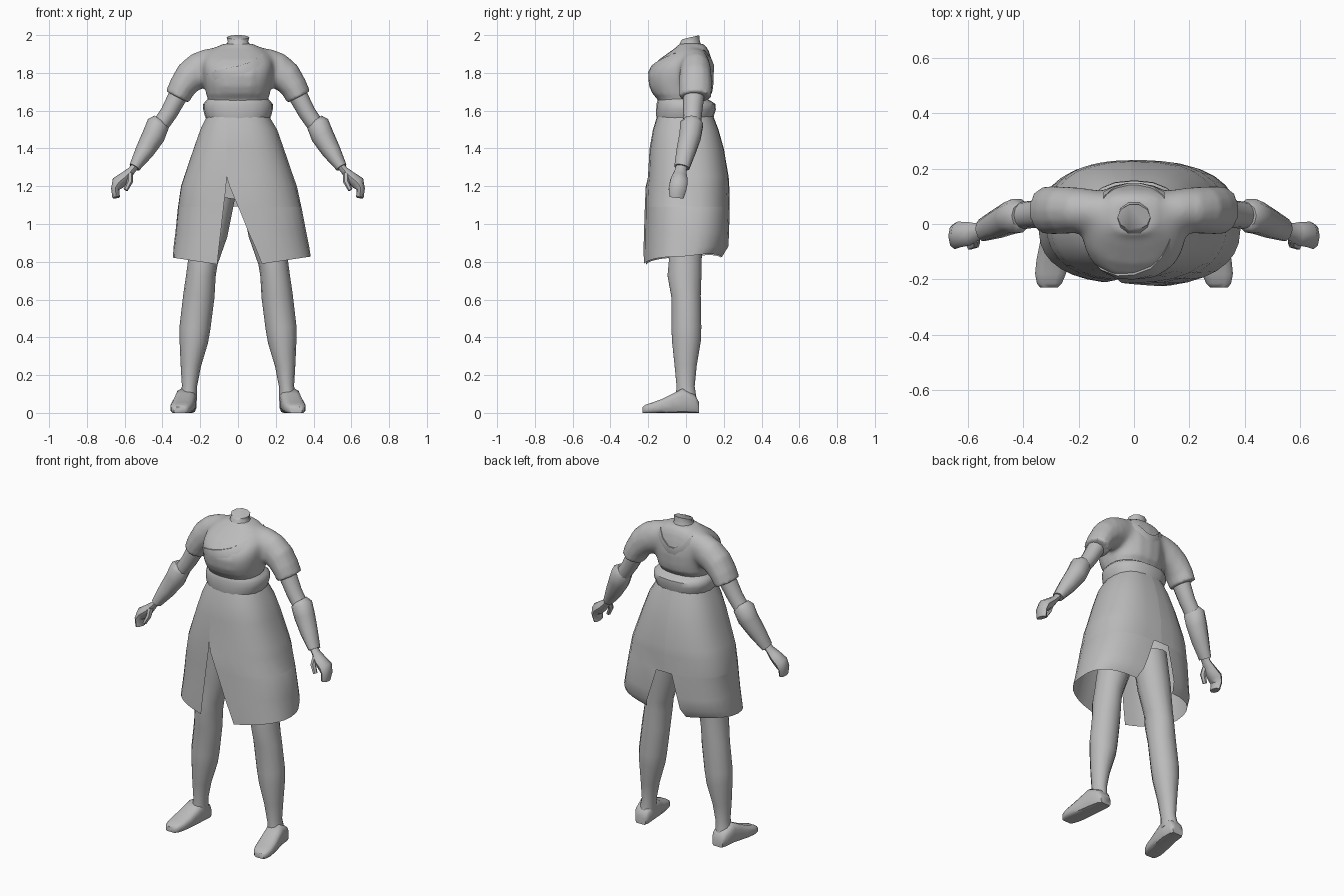
import bpy, bmesh, math
from mathutils import Vector
from mathutils.bvhtree import BVHTree

if "Cube" in bpy.data.objects:
    bpy.data.objects.remove(bpy.data.objects["Cube"])

cloth = bpy.data.materials.new("plain_grey")
cloth.diffuse_color = (0.5, 0.5, 0.5, 1)
cloth.use_nodes = True
cloth.node_tree.nodes["Principled BSDF"].inputs["Base Color"].default_value = cloth.diffuse_color


def shade(ob, angle):
    bpy.ops.object.select_all(action='DESELECT')
    ob.select_set(True)
    bpy.context.view_layer.objects.active = ob
    bpy.ops.object.shade_smooth_by_angle(angle=math.radians(angle))


def skin(name, rings, closed=True, caps=(True, True), angle=50):
    """Bridge a list of equally long point rings into one smooth object."""
    bm = bmesh.new()
    rows = [[bm.verts.new(p) for p in r] for r in rings]
    n = len(rows[0])
    for a, b in zip(rows, rows[1:]):
        for i in range(n if closed else n - 1):
            j = (i + 1) % n
            bm.faces.new((a[i], a[j], b[j], b[i]))
    if closed:
        for row, cap in zip((rows[0], rows[-1]), caps):
            if cap:
                bm.faces.new(row)
    bmesh.ops.remove_doubles(bm, verts=bm.verts, dist=0.0003)
    bmesh.ops.recalc_face_normals(bm, faces=bm.faces)
    me = bpy.data.meshes.new(name)
    bm.to_mesh(me)
    bm.free()
    ob = bpy.data.objects.new(name, me)
    bpy.context.collection.objects.link(ob)
    me.materials.append(cloth)
    shade(ob, angle)
    return ob


def power(v, e):
    return math.copysign(abs(v) ** e, v)


def level_rings(rows, n=20, e=0.85):
    """Horizontal rings from (z, half width, front y, back y)."""
    out = []
    for z, rx, yf, yb in rows:
        ang = [2 * math.pi * i / n for i in range(n)]
        out.append([(rx * power(math.cos(a), e),
                     (yf + yb) / 2 + (yb - yf) / 2 * power(math.sin(a), e), z) for a in ang])
    return out


def tube(name, pts, side, n=12, caps=(True, True), angle=50):
    """Limb along (x, y, z, radius, radius in y); side mirrors it."""
    c = [Vector((p[0] * side, p[1], p[2])) for p in pts]
    rings = []
    for i, p in enumerate(pts):
        t = (c[min(i + 1, len(c) - 1)] - c[max(i - 1, 0)]).normalized()
        v = (Vector((0, 1, 0)) - t * t.y).normalized()
        u = t.cross(v)
        rings.append([c[i] + u * p[3] * math.cos(2 * math.pi * k / n)
                      + v * p[4] * math.sin(2 * math.pi * k / n) for k in range(n)])
    return skin(name, rings, caps=caps, angle=angle)


# Bodice: torso and sleeves fused, with the shoulder joins smoothed
bodice = skin("bodice", level_rings([
    (1.60, .16, -.145, .12), (1.655, .158, -.147, .108), (1.69, .17, -.178, .138),
    (1.73, .178, -.196, .145), (1.79, .185, -.202, .148), (1.83, .19, -.184, .144),
    (1.87, .185, -.144, .136), (1.91, .158, -.088, .124), (1.935, .125, -.052, .11),
    (1.955, .072, -.035, .09)]))
SLEEVE = [(.04, .042, 1.85, .07, .06), (.10, .045, 1.85, .085, .07), (.15, .048, 1.842, .093, .08),
          (.20, .05, 1.818, .095, .085), (.255, .05, 1.777, .087, .087),
          (.295, .05, 1.725, .073, .088), (.322, .05, 1.672, .068, .085)]
parts = [bodice] + [tube("sleeve", SLEEVE, s, 14) for s in (-1, 1)]
bpy.ops.object.select_all(action='DESELECT')
for ob in parts:
    ob.select_set(True)
bpy.context.view_layer.objects.active = bodice
bpy.ops.object.join()
mod = bodice.modifiers.new("fuse", 'REMESH')
mod.mode = 'VOXEL'
mod.voxel_size = 0.011
bpy.ops.object.modifier_apply(modifier="fuse")
bm = bmesh.new()
bm.from_mesh(bodice.data)
for reach, turns in ((.27, 6), (.23, 14)):
    join = [v for v in bm.verts if .09 < abs(v.co.x) < reach and v.co.z > 1.69]
    for _ in range(turns):
        bmesh.ops.smooth_vert(bm, verts=join, factor=.5, use_axis_x=True, use_axis_y=True, use_axis_z=True)
for _ in range(2):
    bmesh.ops.smooth_vert(bm, verts=bm.verts, factor=.4, use_axis_x=True, use_axis_y=True, use_axis_z=True)
bm.to_mesh(bodice.data)
bm.free()
bodice.data.materials.clear()
bodice.data.materials.append(cloth)
shade(bodice, 50)

# Neck stump with sloping top
neck = level_rings([(1.92, .085, -.055, .098), (1.945, .066, -.04, .086),
                    (1.965, .054, -.032, .076), (1.99, .06, -.022, .072)], 10, 1)
neck[-1] = [(x, y, 1.988 + .24 * (y - .022)) for x, y, z in neck[-1]]
skin("neck", neck)

# Waistband
skin("waistband", level_rings([
    (1.555, .168, -.155, .145), (1.575, .176, -.158, .148), (1.605, .184, -.158, .158),
    (1.635, .184, -.156, .156), (1.65, .172, -.152, .135), (1.668, .155, -.145, .10)]), caps=(False, False))

# Overlapping neckline folds laid on the bodice
tree = BVHTree.FromObject(bodice, bpy.context.evaluated_depsgraph_get())


def neckline(name, line, front, depth):
    d = -1 if front else 1
    rings = []
    for drop, lift in ((0.0, -.004), (0.0, .008), (depth * .5, .005), (depth, -.004)):
        row = []
        for x, z in line:
            hit = tree.ray_cast(Vector((x, d, z - drop)), Vector((0, -d, 0)))[0]
            if hit is None:
                hit = Vector((x, .03, z - drop))
            row.append(hit + Vector((0, d * lift, 0)))
        rings.append(row)
    skin(name, rings, closed=False, angle=40)


neckline("front_wrap_fold", [(-.165, 1.79), (-.12, 1.812), (-.06, 1.825), (0, 1.837),
                             (.06, 1.855), (.10, 1.878), (.13, 1.905)], True, .07)
neckline("back_neck_fold", [(-.11, 1.92), (-.07, 1.875), (-.02, 1.84), (.02, 1.84),
                            (.07, 1.875), (.11, 1.92)], False, .06)

# Skirt rows: z, left x, right x, front y, back y, front slit left/right x, back slit left/right x
SKIRT = [
    (1.57, -.166, .166, -.153, .145, -.06, -.06, -.01, -.01),
    (1.50, -.20, .208, -.175, .172, -.06, -.06, -.01, -.01),
    (1.40, -.235, .243, -.193, .2, -.06, -.06, -.01, -.01),
    (1.25, -.286, .294, -.202, .226, -.06, -.06, -.01, -.01),
    (1.20, -.302, .312, -.204, .229, -.063, -.045, -.01, -.01),
    (1.092, -.318, .335, -.208, .231, -.076, .0, -.01, -.01),
    (1.09, -.318, .336, -.208, .231, -.076, .002, -.06, .045),
    (0.95, -.332, .363, -.213, .23, -.092, .058, -.095, .09),
    (0.88, -.341, .377, -.216, .227, -.10, .09, -.112, .115),
    (0.785, -.345, .385, -.217, .195, -.11, .127, -.13, .14)]
E = 0.8


def skirt_panel(name, right):
    n, rings = 14, []
    for k, (z, xl, xr, yf, yb, fl, fr, bl, br) in enumerate(SKIRT):
        cx, rx, cy, ry = (xl + xr) / 2, (xr - xl) / 2, (yf + yb) / 2, (yb - yf) / 2
        to_angle = lambda x: math.asin(power((x - cx) / rx, 1 / E))
        a0 = to_angle(fr if right else fl)          # angle from straight front
        a1 = math.pi - to_angle(br if right else bl)
        if not right:
            a1 -= 2 * math.pi
        row = []
        for i in range(n + 1):
            u = i / n
            a = a0 + (a1 - a0) * u
            x, y = cx + rx * power(math.sin(a), E), cy - ry * power(math.cos(a), E)
            if right and z < 1.24:                  # right panel laps over the left
                y -= .01 * (1 - u) ** 4
            if k == len(SKIRT) - 1:                 # hem rises to the sides and back
                z = .785 + .15 * max(0, abs(x) - .1) + .18 * max(0, y)
            row.append((x, y, z))
        rings.append(row)
    skin(name, rings, closed=False, angle=60)


skirt_panel("skirt_left_panel", False)
skirt_panel("skirt_right_panel", True)

for s, tag in ((-1, "left"), (1, "right")):
    # Upper arm and forearm guard
    tube(tag + "_upper_arm", [(.28, .045, 1.75, .05, .055), (.325, .04, 1.665, .05, .055),
                              (.365, .035, 1.59, .046, .05), (.42, .03, 1.51, .044, .048)], s)
    tube(tag + "_forearm", [(.408, .03, 1.55, .042, .045), (.422, .03, 1.53, .06, .064),
                            (.448, .022, 1.465, .061, .06), (.495, .0, 1.385, .05, .053),
                            (.548, -.022, 1.30, .03, .042)], s, 10)
    # Hand with folded fingers and a thumb
    tube(tag + "_hand", [(.535, -.02, 1.32, .022, .03), (.562, -.028, 1.285, .02, .03),
                         (.595, -.035, 1.25, .03, .042), (.634, -.038, 1.218, .037, .047),
                         (.650, -.045, 1.185, .022, .047), (.645, -.05, 1.14, .02, .038)], s, 8)
    tube(tag + "_thumb", [(.572, -.05, 1.265, .016, .02), (.572, -.07, 1.225, .016, .018),
                          (.595, -.08, 1.18, .012, .014)], s, 6)
    # Leg
    tube(tag + "_leg", [(.115, .0, 1.15, .10, .10), (.15, .0, .95, .095, .098),
                        (.186, -.005, .8, .079, .088), (.196, -.008, .73, .078, .092),
                        (.207, .0, .62, .083, .08), (.228, .002, .45, .082, .081),
                        (.234, .002, .38, .076, .078), (.25, -.002, .25, .054, .06),
                        (.257, -.002, .14, .04, .049), (.264, .0, .07, .046, .058)], s, 14)
    # Foot: rings along y of (y, centre x, half width, height)
    foot = []
    for y, cx, w, h in [(.07, .268, .036, .06), (.048, .27, .05, .10), (-.02, .276, .055, .135),
                        (-.07, .284, .058, .108), (-.13, .294, .06, .078), (-.18, .302, .057, .06),
                        (-.215, .306, .046, .048), (-.23, .308, .032, .036)]:
        foot.append([(s * (cx + w * power(math.cos(a), .6)), y, h * (.5 + .5 * power(math.sin(a), .6)))
                     for a in (2 * math.pi * (i + .5) / 12 for i in range(12))])
    for ring in foot:                               # flat sole
        low = min(p[2] for p in ring)
        ring[:] = [(p[0], p[1], max(0, p[2] - low - .004)) for p in ring]
    skin(tag + "_foot", foot)
